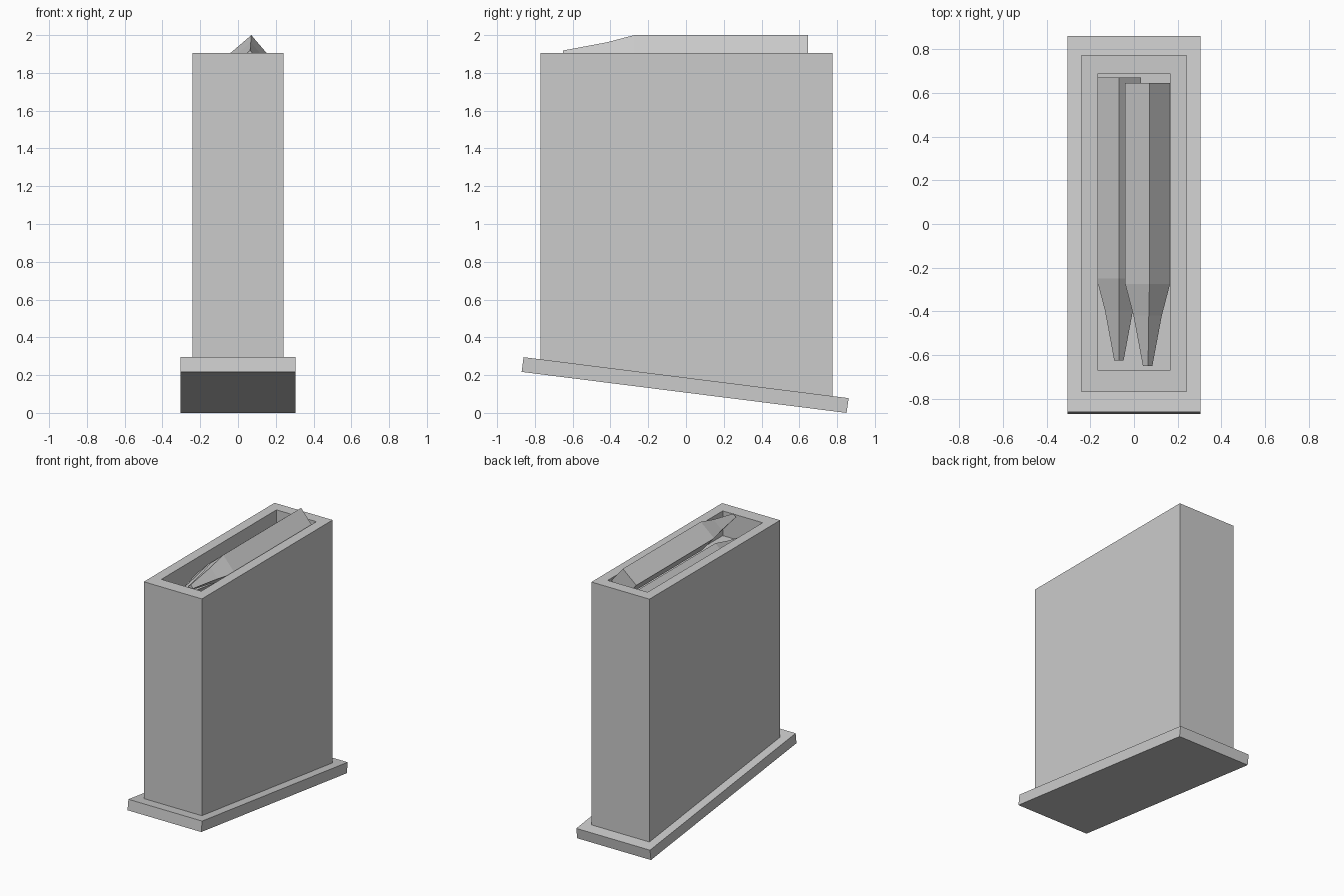
import bpy
import bmesh
from math import atan2, cos, sin, pi, radians

cube = bpy.data.objects.get("Cube")
if cube:
    bpy.data.objects.remove(cube, do_unlink=True)

# The single flat colour
grey = bpy.data.materials.new("light_grey")
grey.use_nodes = True
colour = (0.6, 0.6, 0.6, 1)
grey.diffuse_color = colour
grey.node_tree.nodes["Principled BSDF"].inputs["Base Color"].default_value = colour


def finish(name, bm):
    bmesh.ops.recalc_face_normals(bm, faces=bm.faces)
    mesh = bpy.data.meshes.new(name)
    bm.to_mesh(mesh)
    bm.free()
    mesh.materials.append(grey)
    obj = bpy.data.objects.new(name, mesh)
    bpy.context.collection.objects.link(obj)
    return obj


def side_prism(name, outline, half_width):
    """Extrude a (y, z) outline across x; returns an open bmesh."""
    bm = bmesh.new()
    face = bm.faces.new([bm.verts.new((-half_width, y, z)) for y, z in outline])
    new = bmesh.ops.extrude_face_region(bm, geom=[face])["geom"]
    verts = [g for g in new if isinstance(g, bmesh.types.BMVert)]
    bmesh.ops.translate(bm, verts=verts, vec=(2 * half_width, 0, 0))
    bmesh.ops.recalc_face_normals(bm, faces=bm.faces)
    return bm


# Sloping base plate
plate = [(-0.87, 0.217), (0.85, 0.0), (0.861, 0.078), (-0.86, 0.295)]
finish("base_plate", side_prism("base_plate", plate, 0.305))

# Hollow case: slanted bottom set into the plate, well sunk into the top
TOP, FLOOR = 1.905, 1.72
case = [(-0.77, 0.25), (0.775, 0.05), (0.775, TOP), (-0.77, TOP)]
bm = side_prism("case", case, 0.24)
rim = max(bm.faces, key=lambda f: f.calc_center_median().z)
bmesh.ops.inset_region(bm, faces=[rim], thickness=0.075, use_even_offset=True)
for v in rim.verts:
    v.co.y = 0.69 if v.co.y > 0 else -0.67
new = bmesh.ops.extrude_face_region(bm, geom=[rim])["geom"]
for g in new:
    if isinstance(g, bmesh.types.BMVert):
        g.co.z = FLOOR
if rim.is_valid:
    bmesh.ops.delete(bm, geom=[rim], context="FACES_ONLY")
finish("case", bm)


def cartridge(name, x, z, shift, radius, turn):
    """Four-sided body with a shoulder and a narrow nose, lying along y."""
    stations = [(0.645, 1), (-0.275, 1), (-0.42, 0.63), (-0.65, 0.21)]
    bm = bmesh.new()
    rings = []
    for y, scale in stations:
        r = radius * scale
        rings.append([bm.verts.new((x + r * cos(a), y + shift, z + r * sin(a)))
                      for a in (turn + i * pi / 2 for i in range(4))])
    for a, b in zip(rings, rings[1:]):
        for i in range(4):
            j = (i + 1) % 4
            bm.faces.new((a[i], a[j], b[j], b[i]))
    bm.faces.new(rings[0])
    bm.faces.new(rings[-1])
    finish(name, bm)


# Two staggered cartridges
cartridge("upper_cartridge", 0.0625, 1.897, 0, 0.103, radians(-4.5))
cartridge("lower_cartridge", -0.069, 1.785, 0.025, 0.102, 0)
